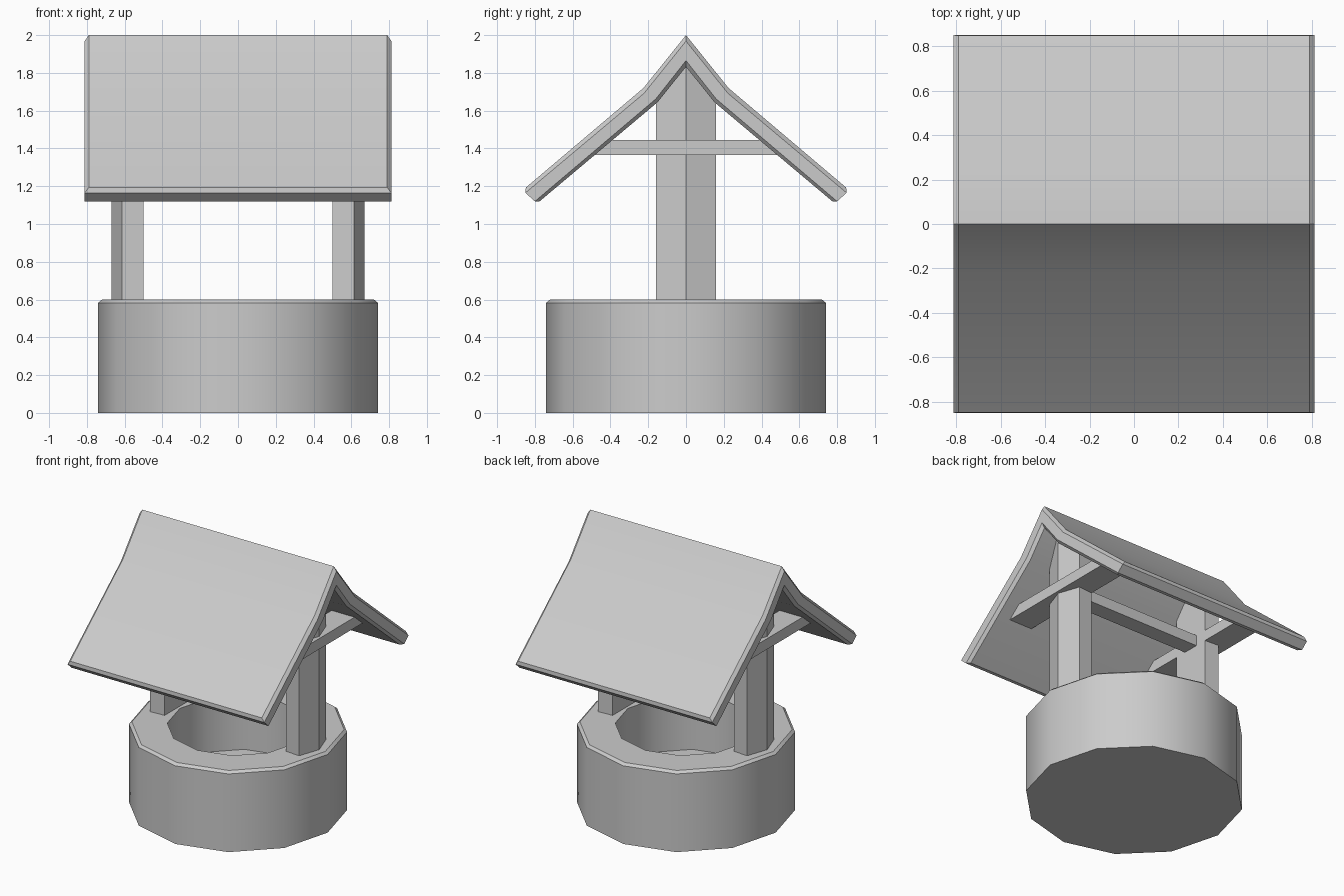
import bpy, bmesh, math

if "Cube" in bpy.data.objects:
    bpy.data.objects.remove(bpy.data.objects["Cube"])


def finish(name, bm, angle=None):
    bmesh.ops.remove_doubles(bm, verts=bm.verts, dist=1e-5)
    bmesh.ops.recalc_face_normals(bm, faces=bm.faces)
    mesh = bpy.data.meshes.new(name)
    bm.to_mesh(mesh)
    bm.free()
    ob = bpy.data.objects.new(name, mesh)
    bpy.context.collection.objects.link(ob)
    if angle:
        bpy.ops.object.select_all(action='DESELECT')
        ob.select_set(True)
        bpy.context.view_layer.objects.active = ob
        bpy.ops.object.shade_smooth_by_angle(angle=math.radians(angle))
    return ob


def loft(name, rings, closed=False, angle=None):
    """Join rings of points; cap the end rings unless the loft is closed."""
    bm = bmesh.new()
    vs = [[bm.verts.new(p) for p in r] for r in rings]
    n = len(vs[0])
    if not closed:
        bm.faces.new(vs[0])
        bm.faces.new(vs[-1])
    for a, b in zip(vs, vs[1:]):
        for i in range(n):
            j = (i + 1) % n
            bm.faces.new((a[i], a[j], b[j], b[i]))
    return finish(name, bm, angle)


# Twelve-sided well wall with chamfered rim and sunken floor
bm = bmesh.new()
profile = [(0, 0), (.74, 0), (.74, .583), (.72, .6), (.48, .6), (.48, .2), (0, .2)]
pts = [bm.verts.new((r, 0, z)) for r, z in profile]
edges = [bm.edges.new(e) for e in zip(pts, pts[1:])]
bmesh.ops.spin(bm, geom=pts + edges, cent=(0, 0, 0), axis=(0, 0, 1),
               angle=math.tau, steps=12)
finish("well_wall", bm, 40)

# Posts with a pointed outer side, tops cut to the roof pitch
section = [(.67, 0), (.615, .158), (.5, .15), (.5, 0), (.5, -.15), (.615, -.158)]
for side, s in (("left", -1), ("right", 1)):
    bottom = [(s * x, y, .58) for x, y in section]
    top = [(s * x, y, 1.86 - 1.25 * abs(y)) for x, y in section]
    loft(side + "_post", [bottom, top])

    # Tie beam around each post, ends following the roof
    tie = [(-.51, 1.365), (.51, 1.365), (.43, 1.445), (-.43, 1.445)]
    loft(side + "_tie_beam", [[(s * x, y, z) for y, z in tie] for x in (.5, .69)])

# Long beam between the posts
sq = [(-.06, 1.365), (.06, 1.365), (.06, 1.445), (-.06, 1.445)]
loft("long_beam", [[(x, y, z) for y, z in sq] for x in (-.52, .52)])

# Bent roof: half profiles from the top surface down to the underside
layers = [
    (.79, [(0, 2.0), (.225, 1.72), (.848, 1.193)]),
    (.812, [(0, 1.968), (.222, 1.692), (.85, 1.165)]),
    (.812, [(0, 1.865), (.16, 1.662), (.80, 1.12)]),
    (.79, [(0, 1.832), (.15, 1.645), (.775, 1.12)]),
]
rings = []
for k in range(5):
    ring = []
    for s, order in ((1, layers), (-1, layers[::-1])):
        for x, half in order:
            full = [(-y, z) for y, z in half[:0:-1]] + half
            y, z = full[k]
            ring.append((s * x, y, z))
    rings.append(ring)
bm = bmesh.new()
vs = [[bm.verts.new(p) for p in r] for r in rings]
for a, b in zip(vs, vs[1:]):
    for i in range(8):
        j = (i + 1) % 8
        bm.faces.new((a[i], a[j], b[j], b[i]))
# Eave ends
for ring in (vs[0], vs[-1]):
    for i in range(3):
        bm.faces.new((ring[i], ring[i + 1], ring[6 - i], ring[7 - i]))
finish("roof", bm, 30)
